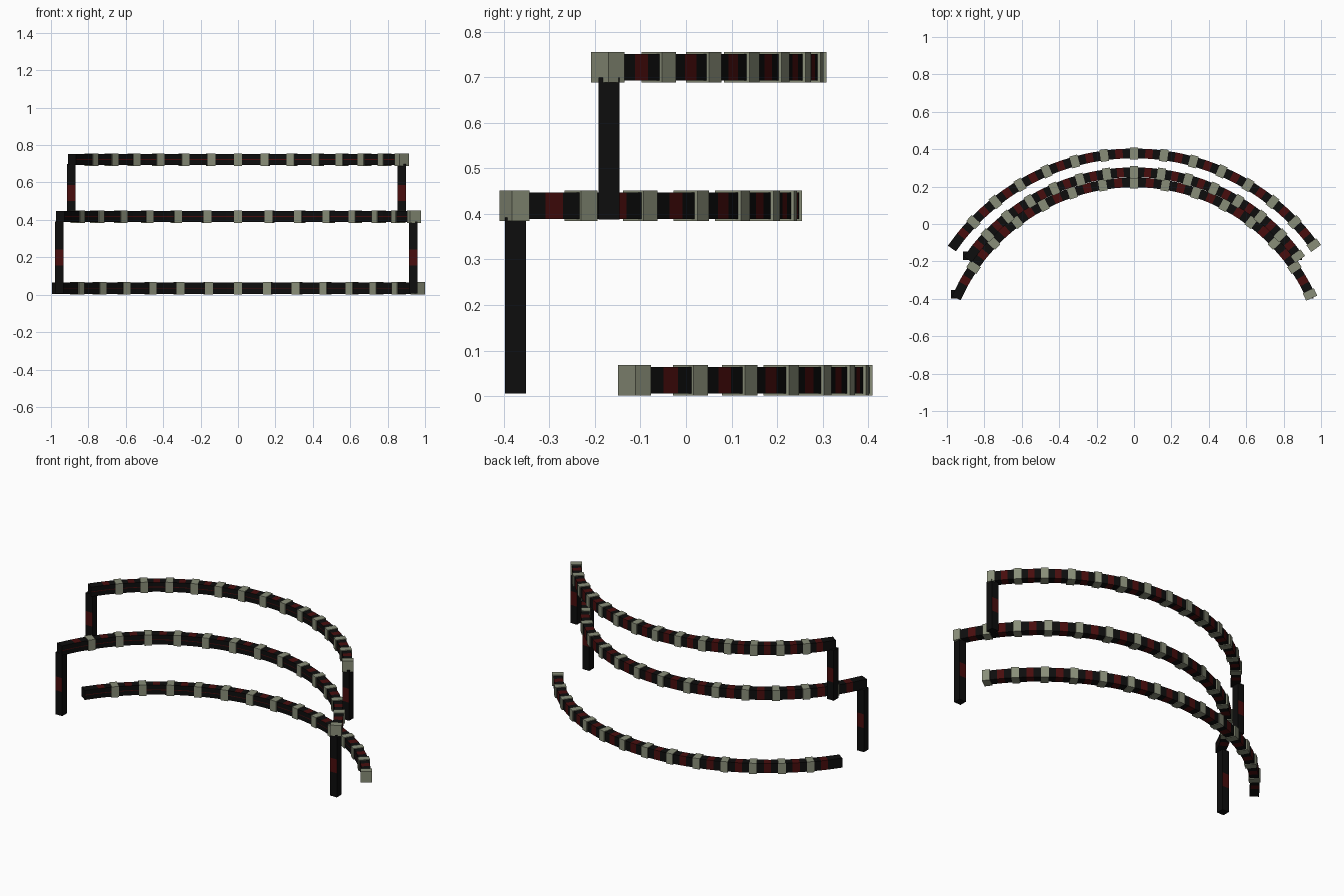
import bpy, bmesh, math
from mathutils import Matrix, Vector

if "Cube" in bpy.data.objects:
    bpy.data.objects.remove(bpy.data.objects["Cube"])


def material(name, rgb):
    m = bpy.data.materials.new(name)
    m.diffuse_color = (*rgb, 1)
    m.use_nodes = True
    m.node_tree.nodes["Principled BSDF"].inputs["Base Color"].default_value = m.diffuse_color
    return m


BLACK = material("black", (0.004, 0.004, 0.004))
RED = material("dark red", (0.065, 0.004, 0.004))
STONE = material("grey green", (0.25, 0.27, 0.19))

SEGMENTS = 14
BODY_W, BODY_H = 0.052, 0.059
BAND_L, BAND_W, BAND_H = 0.043, 0.065, 0.067


def finish(bm, name, mats):
    bmesh.ops.recalc_face_normals(bm, faces=bm.faces)
    mesh = bpy.data.meshes.new(name)
    bm.to_mesh(mesh)
    bm.free()
    for m in mats:
        mesh.materials.append(m)
    obj = bpy.data.objects.new(name, mesh)
    bpy.context.collection.objects.link(obj)
    return obj


def arc_point(radius, crest, a, offset=0.0):
    return ((radius + offset) * math.sin(a), crest - radius + (radius + offset) * math.cos(a))


def rail(name, end_x, end_y, crest, z):
    """Curved beam with red middle patches and a raised band at each joint."""
    sag = crest - end_y
    radius = (end_x ** 2 + sag ** 2) / (2 * sag)
    half = math.asin(end_x / radius)
    step = 2 * half / SEGMENTS

    # Beam: sweep the cross-section along the arc
    w, h, s = BODY_W / 2, BODY_H / 2, 0.002
    profile = [(w, -h), (w, h), (-w, h), (-w, s), (-w, -s), (-w, -h)]
    stations = [(-half - 0.022 / radius, False)]
    for i in range(SEGMENTS):
        a = -half + i * step
        stations += [(a + 0.375 * step, True), (a + 0.625 * step, False)]
        stations.append((a + step, False))
    bm = bmesh.new()
    rings = []
    for a, _ in stations:
        rings.append([bm.verts.new((*arc_point(radius, crest, a, r), z + dz)) for r, dz in profile])
    n = len(profile)
    for k in range(len(rings) - 1):
        for j in range(n):
            f = bm.faces.new((rings[k][j], rings[k][(j + 1) % n],
                              rings[k + 1][(j + 1) % n], rings[k + 1][j]))
            # Outer, top and bottom carry the patches; the inner side a thin line
            f.material_index = int(j == 3 or (stations[k][1] and j in (0, 1, 5)))
    bm.faces.new(rings[0])
    bm.faces.new(rings[-1])
    finish(bm, name + "_beam", (BLACK, RED))

    # Bands: one at the right end of every segment
    bm = bmesh.new()
    for i in range(1, SEGMENTS + 1):
        a = -half + i * step
        x, y = arc_point(radius, crest, a)
        mat = (Matrix.Translation((x, y, z)) @ Matrix.Rotation(-a, 4, 'Z')
               @ Matrix.Diagonal((BAND_L, BAND_W, BAND_H, 1)))
        bmesh.ops.create_cube(bm, size=1, matrix=mat)
    finish(bm, name + "_bands", (STONE,))


def post(name, x, y, z0, z1, size=0.046):
    """Square post with a red patch mid-height on its front and back."""
    bm = bmesh.new()
    bmesh.ops.create_cube(bm, size=1, matrix=Matrix.Translation((x, y, (z0 + z1) / 2))
                          @ Matrix.Diagonal((size, size, z1 - z0, 1)))
    mid, patch = (z0 + z1) / 2, 0.043
    for cut in (mid - patch, mid + patch):
        bmesh.ops.bisect_plane(bm, geom=bm.verts[:] + bm.edges[:] + bm.faces[:],
                               plane_co=Vector((0, 0, cut)), plane_no=Vector((0, 0, 1)))
    bm.normal_update()
    for f in bm.faces:
        centre = f.calc_center_median()
        f.material_index = int(abs(f.normal.y) > 0.5 and abs(centre.z - mid) < patch)
    finish(bm, name, (BLACK, RED))


# Three curved rails
rail("lower_rail", 0.961, -0.113, 0.3775, 0.0345)
rail("middle_rail", 0.941, -0.377, 0.2225, 0.418)
rail("upper_rail", 0.876, -0.172, 0.2765, 0.7225)

# Posts joining the tiers
post("lower_post_left", -0.955, -0.375, 0.006, 0.392)
post("lower_post_right", 0.936, -0.375, 0.006, 0.392)
post("upper_post_left", -0.892, -0.169, 0.388, 0.70)
post("upper_post_right", 0.876, -0.169, 0.388, 0.70)
